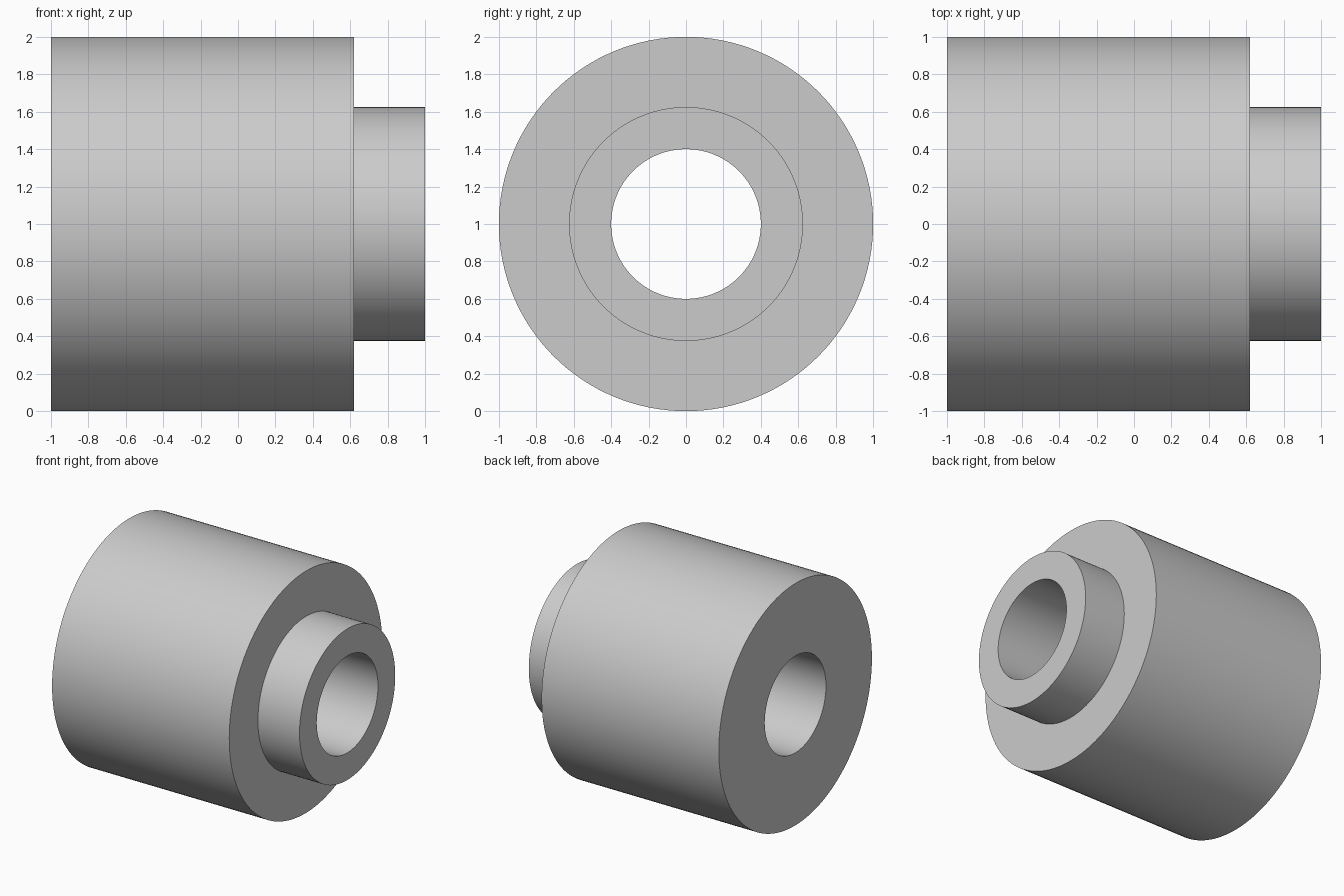
import bpy
import bmesh
from math import cos, sin, tau, radians

cube = bpy.data.objects.get("Cube")
if cube:
    bpy.data.objects.remove(cube, do_unlink=True)

SEGMENTS = 128
BODY_R, COLLAR_R, BORE_R = 1.0, 0.625, 0.4
BACK_X, STEP_X, END_X = -1.0, 0.62, 1.0

# Plain grey material
grey = bpy.data.materials.new("light_grey")
grey.use_nodes = True
colour = (0.6, 0.6, 0.6, 1)
grey.diffuse_color = colour
grey.node_tree.nodes["Principled BSDF"].inputs["Base Color"].default_value = colour

# Closed cross-section (x, radius): body, step, collar and through bore
profile = [(BACK_X, BORE_R), (BACK_X, BODY_R), (STEP_X, BODY_R),
           (STEP_X, COLLAR_R), (END_X, COLLAR_R), (END_X, BORE_R)]

# Revolve the section about the x axis
bm = bmesh.new()
rings = []
for x, r in profile:
    angles = [tau * i / SEGMENTS for i in range(SEGMENTS)]
    rings.append([bm.verts.new((x, r * cos(a), 1 + r * sin(a))) for a in angles])
for k, ring in enumerate(rings):
    following = rings[(k + 1) % len(rings)]
    for i in range(SEGMENTS):
        j = (i + 1) % SEGMENTS
        bm.faces.new((ring[i], ring[j], following[j], following[i]))
bmesh.ops.recalc_face_normals(bm, faces=bm.faces)

mesh = bpy.data.meshes.new("stepped_bushing")
bm.to_mesh(mesh)
bm.free()
mesh.materials.append(grey)
bushing = bpy.data.objects.new("stepped_bushing", mesh)
bpy.context.collection.objects.link(bushing)

# Smooth round walls, crisp rims
bpy.ops.object.select_all(action="DESELECT")
bushing.select_set(True)
bpy.context.view_layer.objects.active = bushing
bpy.ops.object.shade_smooth_by_angle(angle=radians(30))
